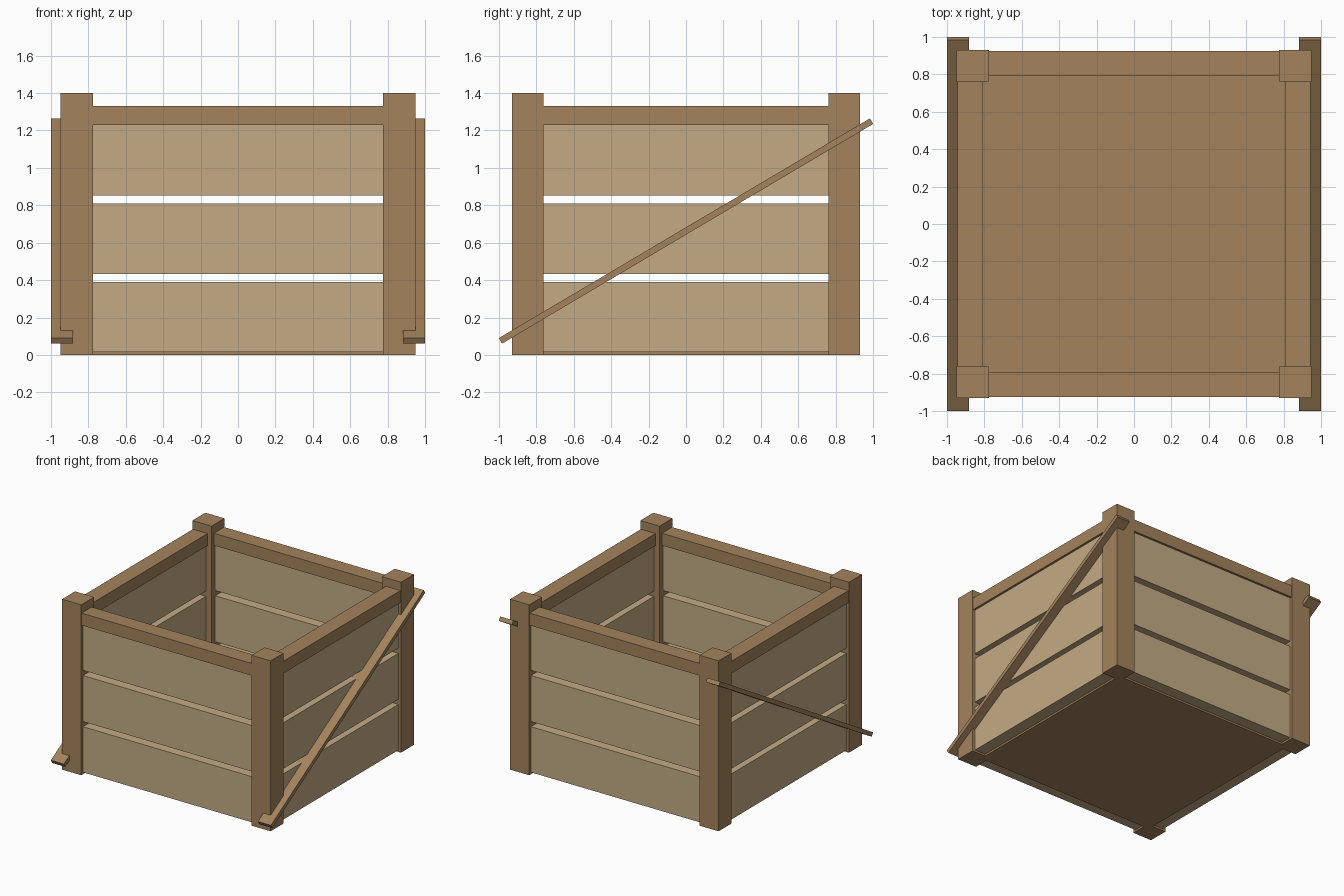
import bpy, math

if "Cube" in bpy.data.objects:
    bpy.data.objects.remove(bpy.data.objects["Cube"])


def material(name, rgb):
    m = bpy.data.materials.new(name)
    m.diffuse_color = (*rgb, 1)
    m.use_nodes = True
    m.node_tree.nodes["Principled BSDF"].inputs["Base Color"].default_value = m.diffuse_color
    return m


FRAME = material("dark_wood", (0.37, 0.23, 0.11))
PLANK = material("light_wood", (0.55, 0.41, 0.235))


def box(name, lo, hi, mat, tilt=0):
    centre = [(a + b) / 2 for a, b in zip(lo, hi)]
    bpy.ops.mesh.primitive_cube_add(size=1, location=centre)
    ob = bpy.context.object
    ob.name = name
    ob.scale = [b - a for a, b in zip(lo, hi)]
    ob.rotation_euler.x = tilt
    ob.data.materials.append(mat)
    return ob


def mirrored(name, axis, sign, lo, hi, mat, tilt=0):
    """Box given on the positive side of an axis, flipped when sign is -1."""
    lo, hi = list(lo), list(hi)
    if sign < 0:
        lo[axis], hi[axis] = -hi[axis], -lo[axis]
    return box(name, lo, hi, mat, tilt)


# Floor panel
box("floor", (-0.825, -0.81, 0), (0.825, 0.81, 0.04), FRAME)

# Corner posts
for sx, side in ((-1, "left"), (1, "right")):
    for sy, end in ((-1, "front"), (1, "back")):
        ys = sorted((sy * 0.762, sy * 0.93))
        mirrored(f"{end}_{side}_post", 0, sx,
                 (0.774, ys[0], 0), (0.948, ys[1], 1.40), FRAME)

plank_heights = ((0.015, 0.39), (0.432, 0.81), (0.853, 1.23))
for s, end, side in ((-1, "front", "left"), (1, "back", "right")):
    # Top rails
    mirrored(f"{end}_rail", 1, s, (-0.79, 0.793, 1.23), (0.79, 0.925, 1.33), FRAME)
    mirrored(f"{side}_rail", 0, s, (0.81, -0.78, 1.23), (0.943, 0.78, 1.33), FRAME)

    # Wall planks
    for i, (z0, z1) in enumerate(plank_heights, 1):
        mirrored(f"{end}_plank_{i}", 1, s, (-0.79, 0.81, z0), (0.79, 0.907, z1), PLANK)
        mirrored(f"{side}_plank_{i}", 0, s, (0.825, -0.78, z0), (0.925, 0.78, z1), PLANK)

    # Diagonal brace, rising to the back on both sides
    mirrored(f"{side}_brace", 0, s, (0.882, -1.153, 0.6455), (1.0, 1.153, 0.6795),
             FRAME, math.atan2(1.175, 1.985))
